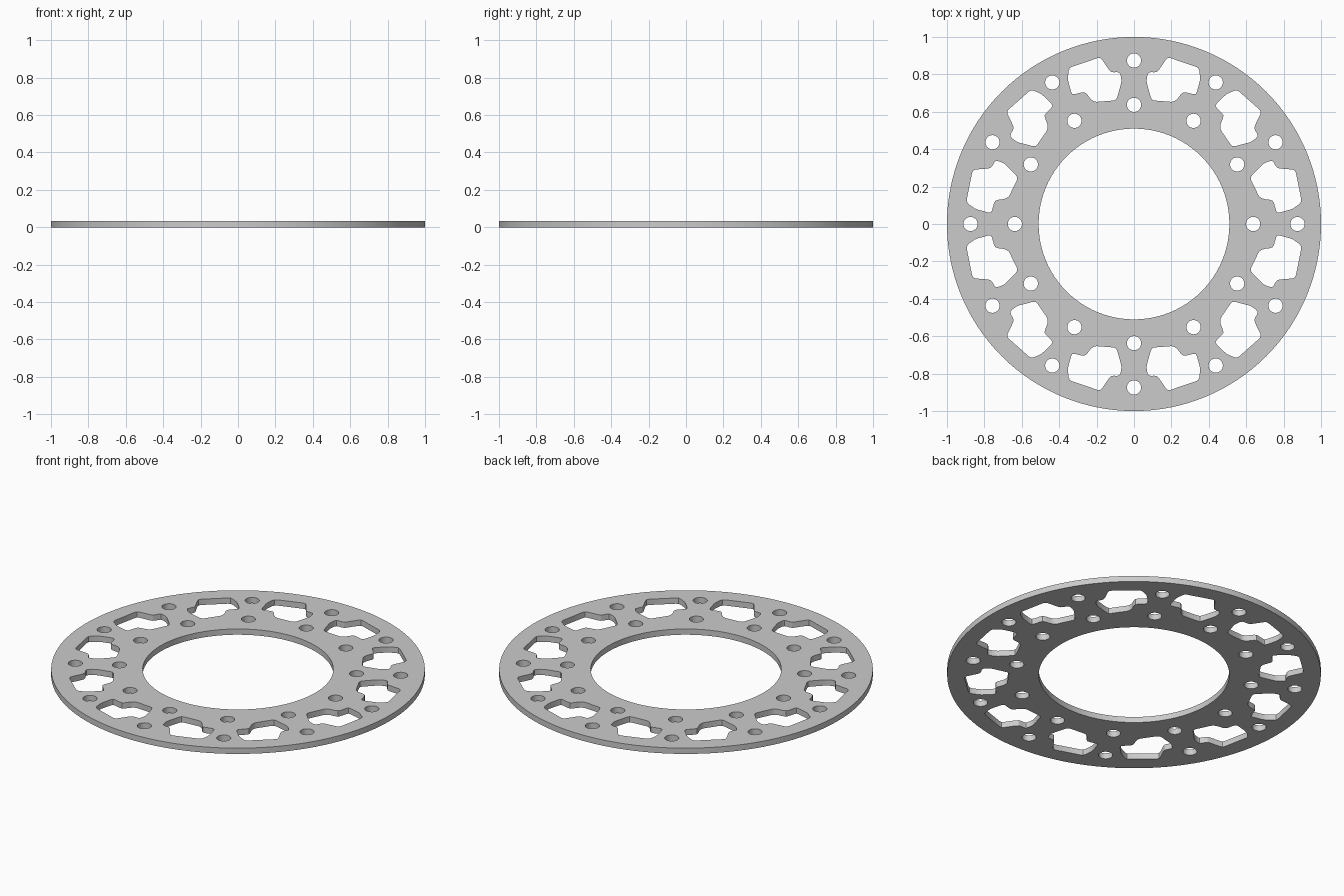
import bpy, bmesh
from math import cos, sin, pi, radians
from mathutils import Vector

if "Cube" in bpy.data.objects:
    bpy.data.objects.remove(bpy.data.objects["Cube"])

THICK = 0.034

curve = bpy.data.curves.new("slotted_ring_plate", 'CURVE')
curve.dimensions = '2D'
curve.fill_mode = 'BOTH'
curve.extrude = THICK / 2


def add_loop(points):
    s = curve.splines.new('POLY')
    s.points.add(len(points) - 1)
    for p, q in zip(s.points, points):
        p.co = (q[0], q[1], 0, 1)
    s.use_cyclic_u = True


def circle(radius, n, cx=0.0, cy=0.0):
    add_loop([(cx + radius * cos(2 * pi * i / n), cy + radius * sin(2 * pi * i / n))
              for i in range(n)])


def rounded(points, r):
    # replace each corner by a short three-point fillet
    pts = [Vector(p) for p in points]
    out = []
    for i, p in enumerate(pts):
        a, b = pts[i - 1] - p, pts[(i + 1) % len(pts)] - p
        d = min(r, a.length * 0.4, b.length * 0.4)
        p0, p1 = p + a.normalized() * d, p + b.normalized() * d
        out += [p0, (p0 + 2 * p + p1) / 4, p1]
    return out


# Outer rim and centre bore
circle(1.0, 128)
circle(0.51, 96)

# Two rings of twelve bolt holes
for k in range(12):
    a = radians(30 * k)
    for ring in (0.874, 0.637):
        circle(0.038, 32, ring * cos(a), ring * sin(a))

# Stepped window profile: (radial, clockwise offset), alternately mirrored
window = [(0.897, 0.119), (0.908, -0.057), (0.815, -0.090), (0.804, -0.138),
          (0.754, -0.134), (0.663, -0.080), (0.684, 0.032), (0.703, 0.050),
          (0.752, 0.070), (0.752, 0.142), (0.840, 0.142)]
profile = rounded(window, 0.016)
for k in range(12):
    a = radians(15 + 30 * k)
    side = 1 if k % 2 == 0 else -1
    add_loop([(r * cos(a) + side * t * sin(a), r * sin(a) - side * t * cos(a))
              for r, t in profile])

plate = bpy.data.objects.new("slotted_ring_plate", curve)
bpy.context.collection.objects.link(plate)
bpy.context.view_layer.objects.active = plate
plate.select_set(True)
bpy.ops.object.convert(target='MESH')
plate = bpy.context.object

# Weld caps to walls and rest the plate on the ground plane
bm = bmesh.new()
bm.from_mesh(plate.data)
bmesh.ops.remove_doubles(bm, verts=bm.verts, dist=1e-5)
bmesh.ops.recalc_face_normals(bm, faces=bm.faces)
bmesh.ops.translate(bm, verts=bm.verts, vec=(0, 0, THICK / 2))
bm.to_mesh(plate.data)
bm.free()
bpy.ops.object.shade_smooth_by_angle(angle=radians(20))
